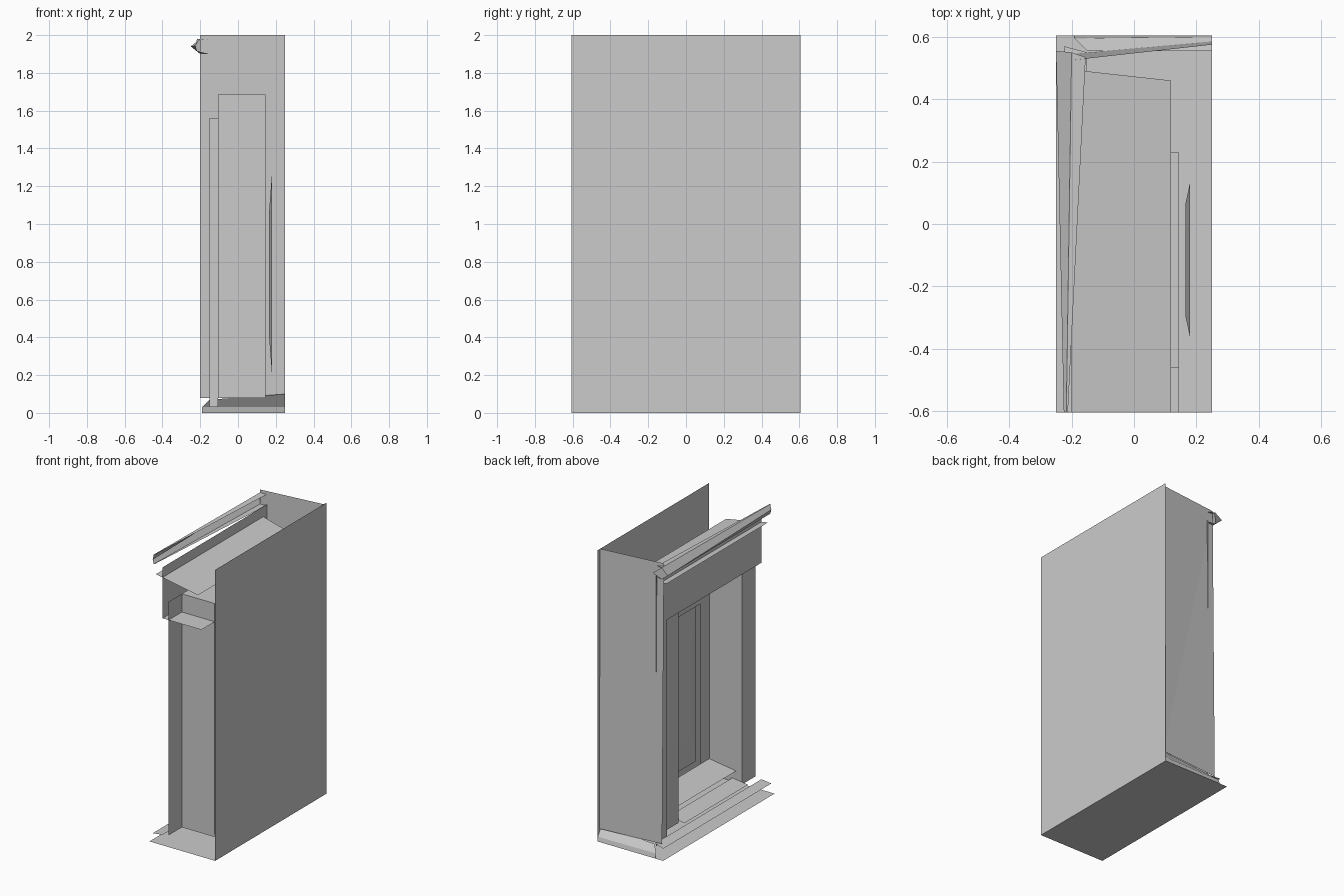
import bpy

if "Cube" in bpy.data.objects:
    bpy.data.objects.remove(bpy.data.objects["Cube"])


def mesh(name, verts, faces):
    me = bpy.data.meshes.new(name)
    me.from_pydata(verts, [], faces)
    me.update()
    ob = bpy.data.objects.new(name, me)
    bpy.context.collection.objects.link(ob)
    return ob


def quad(name, *v):
    return mesh(name, v, [tuple(range(len(v)))])


def xplane(name, x, y0, y1, z0, z1):
    # Upright sheet facing the open (-x) side
    return quad(name, (x, y0, z0), (x, y0, z1), (x, y1, z1), (x, y1, z0))


def yplane(name, y, x0, x1, z0, z1):
    # Upright sheet across the depth
    return quad(name, (x0, y, z0), (x1, y, z0), (x1, y, z1), (x0, y, z1))


def shelf(name, x0, z0, x1, z1, y0, y1):
    # Flat or tilted sheet running along y
    return quad(name, (x0, y0, z0), (x1, y0, z1), (x1, y1, z1), (x0, y1, z0))


def loft(name, a, b):
    # Open strip between two matching profiles
    n = len(a)
    return mesh(name, a + b, [(i, i + 1, n + i + 1, n + i) for i in range(n - 1)])


def raised_panel(name, y0, y1, z0, z1, my, mz, xb, xf):
    # Frustum: wide base at xb, smaller front at xf
    v = [(xb, y0, z0), (xb, y1, z0), (xb, y1, z1), (xb, y0, z1),
         (xf, y0 + my, z0 + mz), (xf, y1 - my, z0 + mz),
         (xf, y1 - my, z1 - mz), (xf, y0 + my, z1 - mz)]
    f = [(i, (i + 1) % 4, 4 + (i + 1) % 4, 4 + i) for i in range(4)]
    return mesh(name, v, f + [(4, 5, 6, 7)])


Y0, Y1 = -0.605, 0.605      # full width
D0, D1 = -0.46, 0.23        # doorway sides

# Outer shell
xplane("back_panel", 0.25, Y0, Y1, 0, 2)
shelf("ground_plate", -0.25, 0, 0.25, 0, Y0, Y1)
mesh("side_wall", [(0.25, 0.585, 0.08), (-0.2, 0.545, 0.08),
                   (-0.2, 0.525, 2), (0.25, 0.575, 2)], [(0, 1, 2), (0, 2, 3)])

# Skirting at the foot of the side wall
loft("side_skirting",
     [(0.25, 0.605, 0), (0.25, 0.6, 0.03), (0.25, 0.555, 0.1)],
     [(-0.19, 0.605, 0), (-0.19, 0.595, 0.03), (-0.15, 0.555, 0.07)])

# Front steps and sloped sill
loft("front_step", [(-0.225, Y0, 0.063), (-0.15, Y0, 0.072)],
     [(-0.225, 0.57, 0.063), (-0.15, 0.55, 0.072)])
shelf("door_step", -0.15, 0.09, -0.03, 0.105, D0, D1)
shelf("door_sill", -0.06, 0.16, 0.145, 0.19, D0, D1)

# Pilasters, jambs and corner column
for tag, a, b in (("near", Y0, D0), ("far", D1, 0.42)):
    xplane(tag + "_pilaster", -0.105, a, b, 0.08, 1.685)
for tag, y in (("near", D0), ("far", D1)):
    yplane(tag + "_jamb", y, -0.105, 0.145, 0.08, 1.685)
yplane("column_return", 0.42, -0.15, -0.105, 0.03, 1.56)
xplane("corner_column", -0.15, 0.42, 0.54, 0.05, 1.91)

# Lintel with soffit, ceiling and tilted roof
xplane("lintel", -0.15, Y0, 0.42, 1.56, 1.91)
shelf("near_soffit", -0.15, 1.56, 0.145, 1.56, Y0, D0)
shelf("mid_soffit", -0.15, 1.56, -0.105, 1.56, D0, 0.42)
shelf("doorway_ceiling", -0.105, 1.685, 0.145, 1.685, D0, D1)
quad("roof", (-0.2, Y0, 1.85), (0.118, Y0, 1.79), (0.118, 0.46, 1.79), (-0.2, 0.495, 1.85))

# Door frame with raised panels
P0, P1 = -0.365, 0.135
xplane("door_stile_near", 0.145, D0, P0, 0.1, 1.685)
xplane("door_stile_far", 0.145, P1, D1, 0.1, 1.685)
xplane("door_bottom_rail", 0.145, P0, P1, 0.1, 0.19)
xplane("door_middle_rail", 0.145, P0, P1, 1.29, 1.44)
xplane("door_top_rail", 0.145, P0, P1, 1.63, 1.685)
raised_panel("door_lower_panel", P0, P1, 0.2, 1.27, 0.07, 0.2, 0.18, 0.165)
xplane("door_upper_panel", 0.147, P0, P1, 1.44, 1.63)

# Tapering cornice
loft("cornice",
     [(-0.155, 0.535, 1.975), (-0.2, 0.55, 1.98), (-0.25, 0.555, 1.94),
      (-0.2, 0.55, 1.9), (-0.155, 0.535, 1.9)],
     [(-0.212, Y0, 1.98), (-0.217, Y0, 1.98), (-0.225, Y0, 1.945),
      (-0.217, Y0, 1.915), (-0.212, Y0, 1.915)])
quad("cornice_end", (-0.2, 0.55, 1.98), (-0.25, 0.555, 1.94), (-0.2, 0.55, 1.9), (-0.16, 0.59, 1.95))
